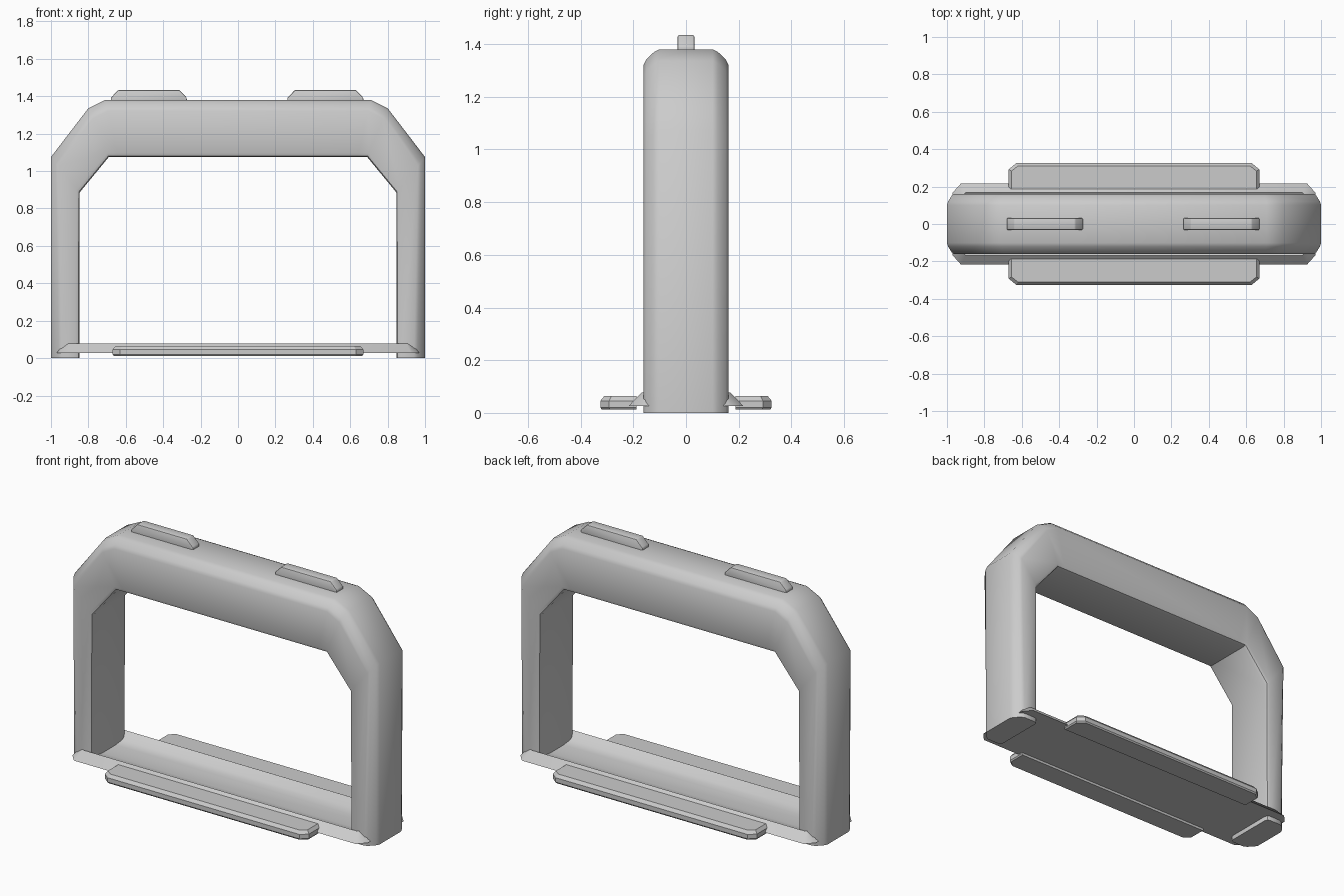
import bpy, bmesh
from mathutils import Vector

if "Cube" in bpy.data.objects:
    bpy.data.objects.remove(bpy.data.objects["Cube"])


def finish(bm, name, angle=0.7, bevel=0.0):
    bmesh.ops.recalc_face_normals(bm, faces=bm.faces)
    if bevel:
        bmesh.ops.bevel(bm, geom=bm.edges[:], offset=bevel, segments=2,
                        profile=0.5, affect='EDGES', clamp_overlap=True)
    me = bpy.data.meshes.new(name)
    bm.to_mesh(me)
    bm.free()
    ob = bpy.data.objects.new(name, me)
    bpy.context.collection.objects.link(ob)
    bpy.ops.object.select_all(action='DESELECT')
    bpy.context.view_layer.objects.active = ob
    ob.select_set(True)
    bpy.ops.object.shade_smooth_by_angle(angle=angle)
    return ob


def loft(bm, rings):
    """Bridge closed rings of points and cap both ends."""
    vs = [[bm.verts.new(p) for p in r] for r in rings]
    n = len(vs[0])
    for a, b in zip(vs, vs[1:]):
        for i in range(n):
            bm.faces.new((a[i], a[(i + 1) % n], b[(i + 1) % n], b[i]))
    bm.faces.new(vs[0])
    bm.faces.new(vs[-1])


# Arch frame: chamfered section swept between outer and inner outlines
half = [((1, 0), (.847, 0)), ((1, 1.075), (.847, .885)),
        ((.8, 1.336), (.69, 1.076)), ((.71, 1.38), (.64, 1.076))]
stations = half + [((-o[0], o[1]), (-i[0], i[1])) for o, i in reversed(half)]
D = .161


def section(o, i):
    o, i = Vector((o[0], 0, o[1])), Vector((i[0], 0, i[1]))
    d = (i - o).normalized()
    side = [(o, D - .06), (o + d * .01, D - .04), (o + d * .04, D - .01),
            (o + d * .06, D), (i - d * .022, D), (i - d * .006, D - .006),
            (i, D - .022)]
    return ([p + Vector((0, y, 0)) for p, y in side] +
            [p - Vector((0, y, 0)) for p, y in reversed(side)])


bm = bmesh.new()
loft(bm, [section(o, i) for o, i in stations])
finish(bm, "arch_frame", 0.72)


# Base tray: ridge all round with a softly sunken floor
def octagon(x, y, z, cx, cy):
    q = [(x, y - cy), (x - cx, y)]
    pts = q + [(-a, b) for a, b in reversed(q)]
    pts += [(-a, -b) for a, b in reversed(q)][::-1][::-1]
    pts[4:] = [(-q[0][0], -q[0][1]), (-q[1][0], -q[1][1]),
               (q[1][0], -q[1][1]), (q[0][0], -q[0][1])]
    return [(a, b, z) for a, b in pts[:8]]


bm = bmesh.new()
loft(bm, [octagon(.97, .217, .027, .045, .05),
          octagon(.93, .168, .078, .03, .03),
          octagon(.91, .125, .041, .02, .02),
          octagon(.90, .06, .034, .02, .02)])
finish(bm, "base_tray", 0.72)

# Side rails on the front and back of the tray
for name, s in (("front_rail", -1), ("back_rail", 1)):
    rings = []
    for z, k in ((.012, .006), (.02, 0), (.046, 0), (.064, .015)):
        q = [(.67 - k, .187), (.67 - k, .292 - k * .6), (.63 - k * .6, .325 - k)]
        pts = q + [(-x, y) for x, y in reversed(q)]
        rings.append([(x, y * s, z) for x, y in pts])
    bm = bmesh.new()
    loft(bm, rings)
    finish(bm, name, 0.5)

# Top pads
for name, cx in (("left_pad", -.477), ("right_pad", .467)):
    pts = [(-.203, 1.36), (-.203, 1.392), (-.162, 1.434), (.162, 1.434),
           (.203, 1.392), (.203, 1.36)]
    bm = bmesh.new()
    loft(bm, [[(cx + x, y, z) for x, z in pts] for y in (-.032, .032)])
    finish(bm, name, 0.6, .006)
